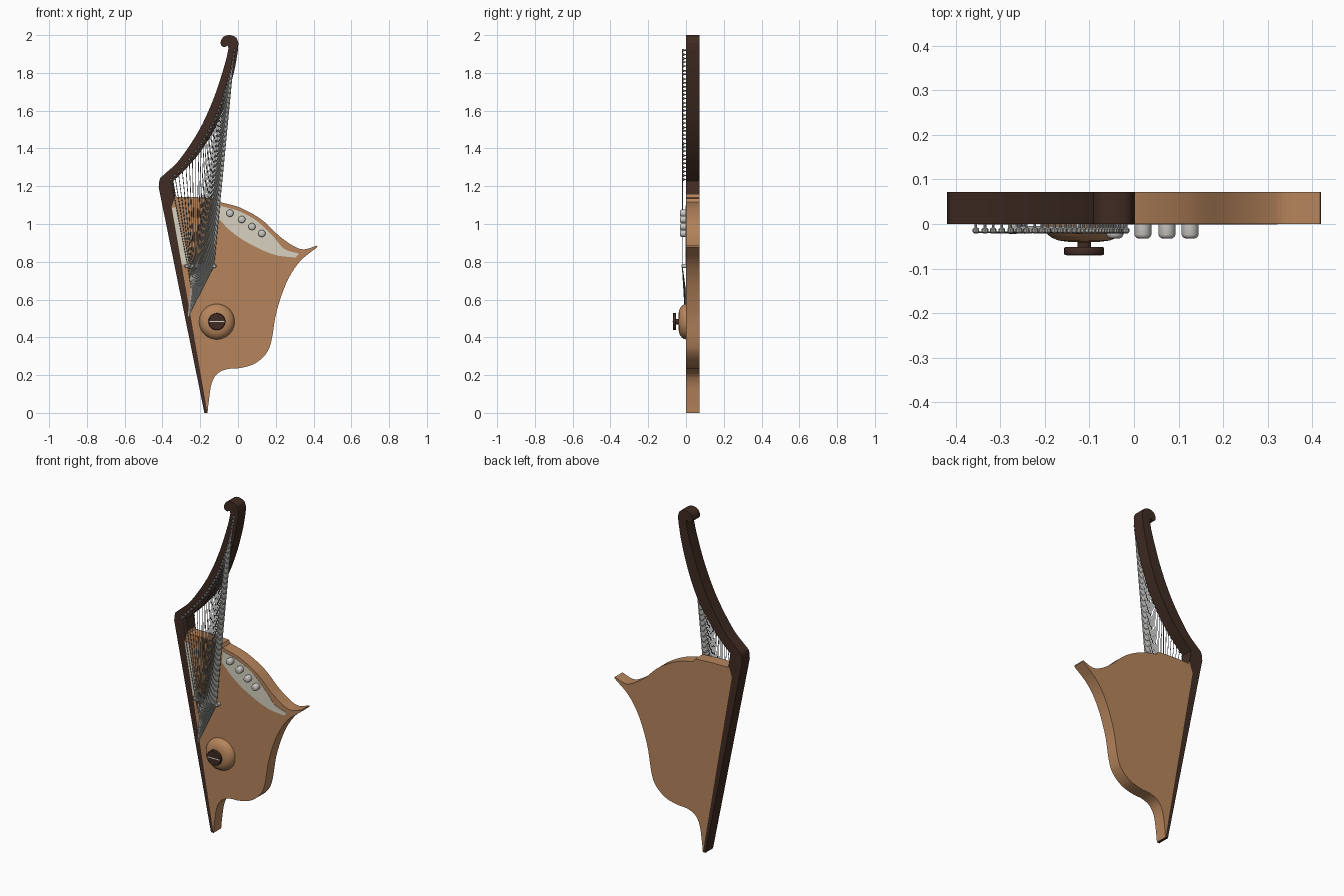
import bpy, bmesh, math
from mathutils import Vector

if "Cube" in bpy.data.objects:
    bpy.data.objects.remove(bpy.data.objects["Cube"])


def material(name, rgb):
    m = bpy.data.materials.new(name)
    m.diffuse_color = (*rgb, 1)
    m.use_nodes = True
    m.node_tree.nodes["Principled BSDF"].inputs["Base Color"].default_value = m.diffuse_color
    return m


DARK = material("dark wood", (0.052, 0.025, 0.017))
WOOD = material("warm wood", (0.47, 0.235, 0.108))
PEARL = material("pale inlay", (0.68, 0.64, 0.53))
SILVER = material("silver", (0.58, 0.57, 0.54))
STEEL = material("string steel", (0.38, 0.38, 0.37))


def smooth(pts, n=5):
    """Points along a smooth curve through pts (x, z)."""
    p = [Vector(q) for q in pts]
    p = [2 * p[0] - p[1]] + p + [2 * p[-1] - p[-2]]
    out = []
    for a, b, c, d in zip(p, p[1:], p[2:], p[3:]):
        for i in range(n):
            t = i / n
            out.append(0.5 * (2 * b + (c - a) * t + (2 * a - 5 * b + 4 * c - d) * t * t
                              + (3 * b - a - 3 * c + d) * t ** 3))
    return out + [p[-2]]


def finish(name, bm, mat, angle=35):
    bmesh.ops.recalc_face_normals(bm, faces=bm.faces)
    me = bpy.data.meshes.new(name)
    bm.to_mesh(me)
    bm.free()
    me.materials.append(mat)
    me.shade_smooth()
    me.set_sharp_from_angle(angle=math.radians(angle))
    ob = bpy.data.objects.new(name, me)
    bpy.context.collection.objects.link(ob)
    return ob


def slab(name, outline, y0, y1, mat):
    """Outline in x, z given depth from y0 to y1, with faceted edges."""
    bm = bmesh.new()
    vs = []
    for x, z in outline:
        if not vs or (vs[-1].co - Vector((x, y0, z))).length > 1e-5:
            vs.append(bm.verts.new((x, y0, z)))
    face = bm.faces.new(vs)
    ext = bmesh.ops.extrude_face_region(bm, geom=[face], use_keep_orig=True)
    for v in ext["geom"]:
        if isinstance(v, bmesh.types.BMVert):
            v.co.y = y1
    return finish(name, bm, mat, 6)


def turned(bm, x, z, profile, sides=32):
    """Solid turned about the y axis; profile is (radius, y) pairs."""
    rings = []
    for r, y in profile:
        rings.append([bm.verts.new((x + r * math.cos(i * math.tau / sides), y,
                                    z + r * math.sin(i * math.tau / sides))) for i in range(sides)])
    for a, b in zip(rings, rings[1:]):
        for i in range(sides):
            j = (i + 1) % sides
            bm.faces.new((a[i], a[j], b[j], b[i]))
    bm.faces.new(rings[0])
    bm.faces.new(rings[-1])


# Column and curved neck with a scroll at the tip
DEPTH = 0.072
joint = [(-0.33, 1.155), (-0.352, 1.09), (-0.162, 0.0)]
neck_outer = smooth([(-0.42, 1.195), (-0.413, 1.24), (-0.388, 1.265), (-0.31, 1.34), (-0.204, 1.5),
                     (-0.125, 1.675), (-0.07, 1.845), (-0.05, 1.93)])
scroll = smooth([(-0.055, 1.945), (-0.073, 1.936), (-0.09, 1.948), (-0.09, 1.97), (-0.074, 1.993),
                 (-0.043, 2.0), (-0.01, 1.987), (0.002, 1.958)])
neck_inner = smooth([(0.0, 1.92), (-0.02, 1.81), (-0.061, 1.66), (-0.12, 1.51), (-0.198, 1.384),
                     (-0.278, 1.29), (-0.342, 1.228)])
slab("column_and_neck", [(-0.178, 0.0)] + neck_outer + scroll + neck_inner + joint, 0, DEPTH, DARK)

# Sound body with swept wing
top_edge = smooth([(-0.10, 1.117), (0.01, 1.087), (0.125, 1.023), (0.22, 0.935), (0.3, 0.88),
                   (0.353, 0.866), (0.418, 0.886)])
side_edge = smooth([(0.42, 0.878), (0.326, 0.8), (0.257, 0.69), (0.204, 0.535), (0.178, 0.387),
                    (0.15, 0.315), (0.0875, 0.26), (0.008, 0.237), (-0.056, 0.232), (-0.11, 0.207),
                    (-0.14, 0.154), (-0.155, 0.06), (-0.161, 0.0)])
slab("sound_body", joint[::-1] + [(-0.325, 1.142), (-0.22, 1.142), (-0.11, 1.135)]
     + top_edge + side_edge, 0, DEPTH, WOOD)

# Pale inlays on the front
wing_top = smooth([(-0.10, 1.098), (0.01, 1.066), (0.105, 1.012), (0.19, 0.93), (0.245, 0.868), (0.322, 0.843)])
wing_low = smooth([(0.305, 0.822), (0.19, 0.838), (0.06, 0.896), (-0.035, 0.96), (-0.105, 1.03)])
slab("wing_inlay", wing_top + wing_low, -0.0015, 0.002, PEARL)
slab("column_inlay", [(-0.35, 1.085), (-0.326, 1.09), (-0.258, 0.785), (-0.297, 0.785)], -0.0015, 0.002, PEARL)

# Four silver buttons on the wing inlay
bm = bmesh.new()
for x, z in ((-0.043, 1.057), (0.02, 1.024), (0.074, 0.986), (0.126, 0.95)):
    turned(bm, x, z, [(0.019, 0), (0.019, -0.024), (0.017, -0.029), (0.012, -0.032)], 20)
finish("wing_buttons", bm, SILVER, 50)

# Domed boss carrying a slotted knob
cx, cz = -0.112, 0.483
bm = bmesh.new()
turned(bm, cx, cz, [(0.094, 0.001), (0.092, -0.01), (0.086, -0.02), (0.074, -0.03),
                    (0.058, -0.037), (0.035, -0.04), (0.015, -0.041)], 40)
finish("dome", bm, WOOD, 50)
bm = bmesh.new()
turned(bm, cx, cz, [(0.015, -0.038), (0.015, -0.052), (0.043, -0.052), (0.045, -0.055),
                    (0.045, -0.067), (0.043, -0.070)])
finish("knob", bm, DARK)
slab("knob_slot", [(cx - 0.04, cz - 0.003), (cx + 0.04, cz - 0.003),
                   (cx + 0.04, cz + 0.003), (cx - 0.04, cz + 0.003)], -0.0708, -0.069, PEARL)

# Bridge bar with end posts
slab("bridge", [(-0.275, 0.767), (-0.122, 0.767), (-0.122, 0.788), (-0.275, 0.788)], -0.019, -0.004, STEEL)
bm = bmesh.new()
for x in (-0.272, -0.125):
    turned(bm, x, 0.777, [(0.011, 0), (0.011, -0.02), (0.007, -0.023)], 12)
finish("bridge_posts", bm, SILVER)

# Strings, with one pin each along the neck at even heights
COUNT = 33
path = smooth([(-0.355, 1.235), (-0.292, 1.305), (-0.212, 1.4), (-0.137, 1.525), (-0.078, 1.67),
               (-0.036, 1.82), (-0.018, 1.92)], 30)
curve = bpy.data.curves.new("strings", "CURVE")
curve.dimensions = "3D"
curve.bevel_depth = 0.0019
curve.bevel_resolution = 0
curve.materials.append(STEEL)
pins = bmesh.new()
tail_pins = bmesh.new()
for i in range(COUNT):
    t = i / (COUNT - 1)
    height = 1.235 + 0.685 * t
    x, z = min(path, key=lambda q: abs(q[1] - height))
    tail = (-0.248 - 0.014 * t, 0.66 - 0.145 * t)
    turned(pins, x, z, [(0.003, 0), (0.003, -0.008), (0.0075, -0.011), (0.0075, -0.018), (0.004, -0.021)], 8)
    turned(tail_pins, *tail, [(0.004, 0), (0.004, -0.007)], 6)
    s = curve.splines.new("POLY")
    s.points.add(2)
    bridge_x = -0.266 + 0.138 * t ** 0.8
    for p, co in zip(s.points, ((x, -0.018, z), (bridge_x, -0.02, 0.778), (tail[0], -0.004, tail[1]))):
        p.co = (*co, 1)
bpy.context.collection.objects.link(bpy.data.objects.new("strings", curve))
finish("neck_pins", pins, STEEL)
finish("tail_pins", tail_pins, STEEL)
